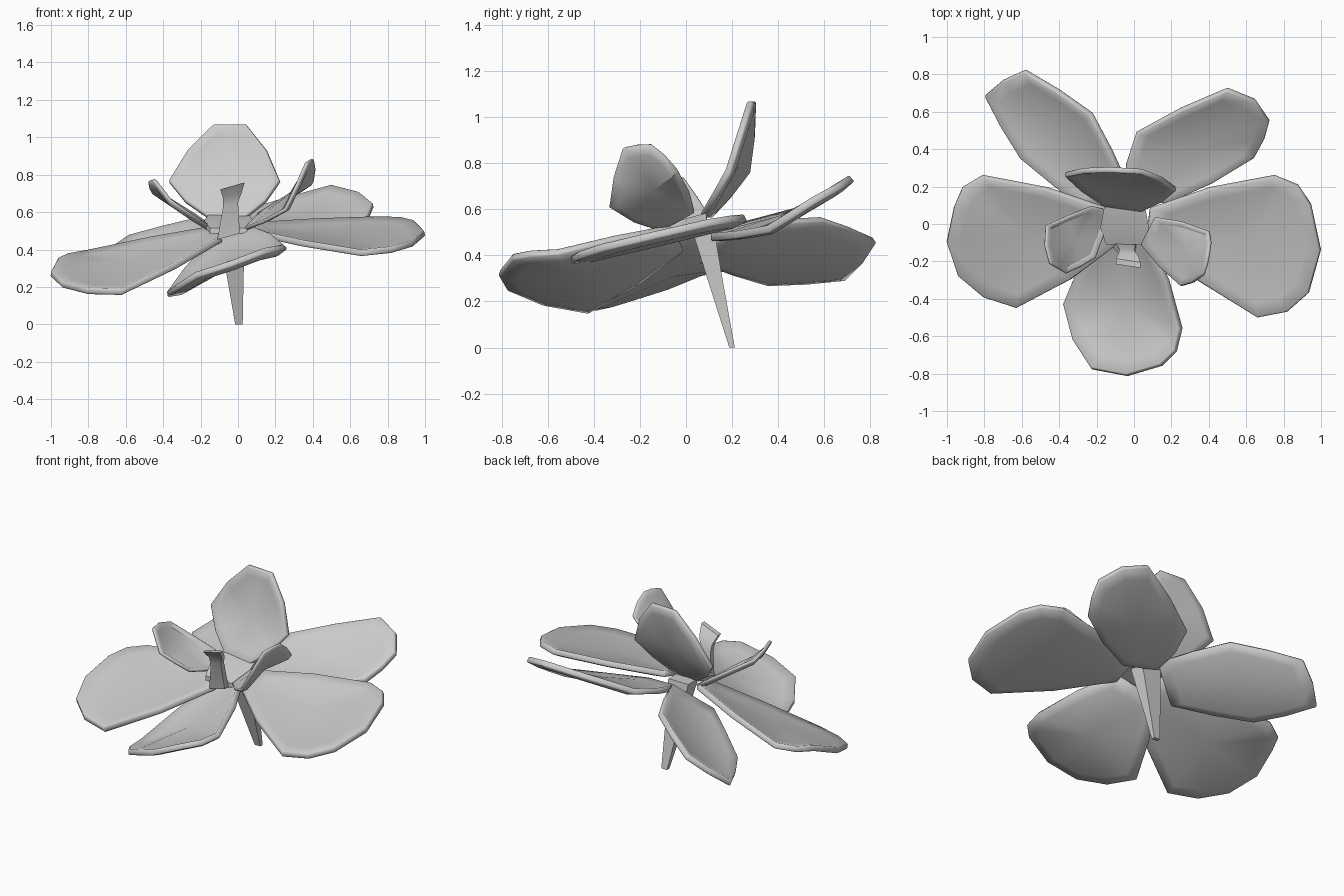
import bpy
import bmesh
from mathutils import Vector

old = bpy.data.objects.get("Cube")
if old:
    bpy.data.objects.remove(old, do_unlink=True)

# Single matte grey for the whole flower
GREY = (0.6, 0.6, 0.6, 1.0)
grey = bpy.data.materials.new("matte_grey")
grey.use_nodes = True
grey.diffuse_color = GREY
shader = next(n for n in grey.node_tree.nodes if n.type == "BSDF_PRINCIPLED")
shader.inputs["Base Color"].default_value = GREY
shader.inputs["Roughness"].default_value = 0.8


def finish(name, bm, angle=0.5):
    """Turn a bmesh into a named, shaded object."""
    mesh = bpy.data.meshes.new(name)
    bm.to_mesh(mesh)
    bm.free()
    mesh.materials.append(grey)
    obj = bpy.data.objects.new(name, mesh)
    bpy.context.collection.objects.link(obj)
    bpy.ops.object.select_all(action="DESELECT")
    obj.select_set(True)
    bpy.context.view_layer.objects.active = obj
    bpy.ops.object.shade_smooth_by_angle(angle=angle)
    return obj


def petal(name, base, base_width, side_a, end_a, end_b, side_b,
          flank=0.08, side=0.1, tip=0.12, cup=0.025, thickness=0.035):
    """Cupped petal: blunt base, two sides and two ends, counterclockwise from inside.
    Flank, side and tip say how far each stretch of the rim bows outward."""
    base, side_a, end_a, end_b, side_b = (
        Vector(p) for p in (base, side_a, end_a, end_b, side_b))
    spread = (side_a - side_b).normalized() * base_width
    anchors = [base - spread, base + spread, side_a, end_a, end_b, side_b]
    bows = [0, flank, side, tip, side, flank]
    centre = sum(anchors, Vector()) / len(anchors)
    rim = []
    for i, point in enumerate(anchors):
        middle = (point + anchors[(i + 1) % len(anchors)]) / 2
        rim += [point, middle + (middle - centre) * bows[i]]

    # Average facing direction of the rim
    normal = Vector()
    for i, point in enumerate(rim):
        normal += (point - centre).cross(rim[(i + 1) % len(rim)] - centre)
    normal.normalize()

    # Rim, sunken inner ring and centre
    bm = bmesh.new()
    outer = [bm.verts.new(p) for p in rim]
    inner = [bm.verts.new(centre.lerp(p, 0.82) - normal * cup * 0.7) for p in rim]
    heart = bm.verts.new(centre - normal * cup)
    count = len(rim)
    for i in range(count):
        j = (i + 1) % count
        bm.faces.new((outer[i], outer[j], inner[j], inner[i]))
        bm.faces.new((inner[i], inner[j], heart))
    obj = finish(name, bm)

    shell = obj.modifiers.new("thickness", "SOLIDIFY")
    shell.thickness = thickness
    shell.offset = -1
    bevel = obj.modifiers.new("soft_rim", "BEVEL")
    bevel.width = 0.006
    bevel.segments = 1
    bevel.limit_method = "ANGLE"
    bevel.angle_limit = 0.9


def loft(name, stations, depth_axis, across=(1, 0, 0)):
    """Rectangular tube through stations of (centre, half width, half depth)."""
    bm = bmesh.new()
    across, deep = Vector(across), Vector(depth_axis)
    rings = []
    for centre, width, depth in stations:
        corners = ((-1, -1), (1, -1), (1, 1), (-1, 1))
        rings.append([bm.verts.new(Vector(centre) + across * width * a + deep * depth * b)
                      for a, b in corners])
    for low, high in zip(rings, rings[1:]):
        for i in range(4):
            j = (i + 1) % 4
            bm.faces.new((low[i], low[j], high[j], high[i]))
    bm.faces.new(rings[0])
    bm.faces.new(rings[-1])
    bmesh.ops.recalc_face_normals(bm, faces=bm.faces)
    finish(name, bm)


# Five large outer petals
petal("front_petal", base=(-0.05, -0.05, 0.49), base_width=0.12,
      side_a=(-0.38, -0.43, 0.18), end_a=(-0.23, -0.77, 0.28),
      end_b=(0.14, -0.75, 0.41), side_b=(0.24, -0.56, 0.43), tip=0.14, cup=0.04)
petal("right_petal", base=(-0.12, -0.02, 0.5), base_width=0.1,
      side_a=(-0.81, 0.25, 0.4), end_a=(-0.96, 0.08, 0.36),
      end_b=(-0.94, -0.28, 0.23), side_b=(-0.63, -0.45, 0.19), tip=0.14)
petal("left_petal", base=(0.08, 0, 0.53), base_width=0.08,
      side_a=(0.66, -0.5, 0.4), end_a=(0.93, -0.37, 0.45),
      end_b=(0.94, 0.1, 0.56), side_b=(0.75, 0.25, 0.58), tip=0.16)
petal("back_left_petal", base=(0.07, 0.13, 0.51), base_width=0.11,
      side_a=(0.64, 0.35, 0.53), end_a=(0.72, 0.54, 0.65),
      end_b=(0.5, 0.71, 0.75), side_b=(0.02, 0.48, 0.61), side=0.04)
petal("back_right_petal", base=(-0.14, 0.12, 0.47), base_width=0.14,
      side_a=(-0.24, 0.58, 0.57), end_a=(-0.59, 0.81, 0.48),
      end_b=(-0.8, 0.68, 0.32), side_b=(-0.61, 0.35, 0.3),
      flank=0.02, side=0.03, tip=0.04)

# Three raised inner petals
petal("upright_petal", base=(-0.06, 0.075, 0.58), base_width=0.1,
      side_a=(0.22, 0.17, 0.77), end_a=(0.04, 0.265, 1.07),
      end_b=(-0.13, 0.275, 1.07), side_b=(-0.37, 0.25, 0.77),
      tip=0, cup=0.02, thickness=0.03)
petal("inner_left_petal", base=(0.07, -0.04, 0.56), base_width=0.09,
      side_a=(0.245, -0.33, 0.62), end_a=(0.36, -0.27, 0.87),
      end_b=(0.39, -0.15, 0.885), side_b=(0.39, -0.04, 0.78),
      side=0.06, tip=0.03, thickness=0.02)
petal("inner_right_petal", base=(-0.16, -0.06, 0.54), base_width=0.13,
      side_a=(-0.22, 0.09, 0.59), end_a=(-0.46, -0.01, 0.74),
      end_b=(-0.44, -0.21, 0.78), side_b=(-0.355, -0.26, 0.67),
      flank=0.02, side=0, tip=0.1, thickness=0.02)

# Centre: a sloping floor with a flared, twisted column rising at its front edge
loft("flower_floor", [((-0.05, 0.09, 0.57), 0.11, 0.015),
                      ((-0.05, -0.02, 0.54), 0.13, 0.015),
                      ((-0.05, -0.11, 0.5), 0.1, 0.015)], (0, 0, 1))
loft("flower_column", [((-0.05, -0.12, 0.47), 0.06, 0.02),
                       ((-0.04, -0.15, 0.64), 0.04, 0.015),
                       ((-0.03, -0.17, 0.69), 0.05, 0.015),
                       ((-0.03, -0.21, 0.74), 0.065, 0.015)],
     (0, 1, 0), across=(1, -0.15, 0.28))

# Tapering stem leaning back
loft("stem", [((0.005, 0.2, 0), 0.02, 0.012),
              ((-0.015, 0.135, 0.26), 0.045, 0.03),
              ((-0.03, 0.07, 0.53), 0.07, 0.05)], (0, 1, 0))
